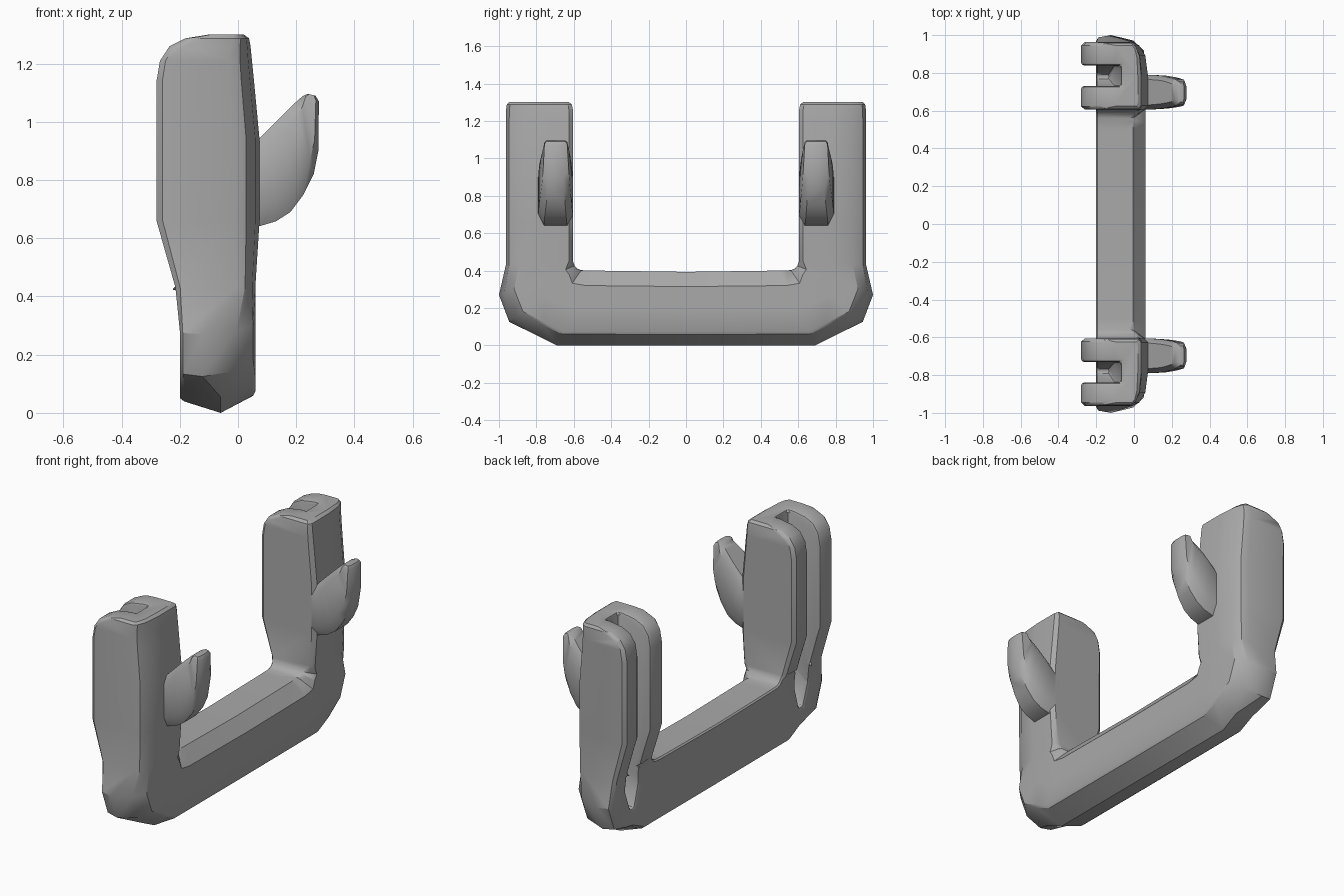
import bpy, bmesh, math

if "Cube" in bpy.data.objects:
    bpy.data.objects.remove(bpy.data.objects["Cube"])

grey = bpy.data.materials.new("grey plastic")
grey.diffuse_color = (0.4, 0.4, 0.4, 1)
grey.use_nodes = True
grey.node_tree.nodes["Principled BSDF"].inputs["Base Color"].default_value = grey.diffuse_color


def make_object(name, bm):
    bmesh.ops.recalc_face_normals(bm, faces=bm.faces)
    mesh = bpy.data.meshes.new(name)
    bm.to_mesh(mesh)
    bm.free()
    mesh.materials.append(grey)
    obj = bpy.data.objects.new(name, mesh)
    bpy.context.collection.objects.link(obj)
    return obj


def loft(name, rings, caps=(True, True)):
    bm = bmesh.new()
    loops = [[bm.verts.new(p) for p in ring] for ring in rings]
    for a, b in zip(loops, loops[1:]):
        for i in range(len(a)):
            j = (i + 1) % len(a)
            bm.faces.new((a[i], a[j], b[j], b[i]))
    for loop, cap in zip((loops[0], loops[-1]), caps):
        if cap:
            bm.faces.new(loop)
    return make_object(name, bm)


def mirror(obj):
    mod = obj.modifiers.new("mirror", "MIRROR")
    mod.use_axis = (False, True, False)
    mod.merge_threshold = 0.0005


def finish(obj, angle):
    bpy.ops.object.select_all(action="DESELECT")
    obj.select_set(True)
    bpy.context.view_layer.objects.active = obj
    bpy.ops.object.convert(target="MESH")
    bpy.ops.object.shade_smooth_by_angle(angle=math.radians(angle))


# Cross-sections: (inner to outer, left to right) fractions
POST = [(.05, 0), (0, .06), (0, .94), (.06, 1), (.5, 1), (.8, .96), (.95, .87), (1, .75), (1, .06), (.95, 0)]
CORNER = [(.02, 0), (0, .03), (0, .85), (.12, 1), (.5, 1), (.8, .97), (.93, .75), (1, .3), (.97, .04), (.92, 0)]
BAR = [(.02, 0), (0, .03), (0, .75), (.2, 1), (.5, 1), (.81, 1), (.85, .97), (1, .54), (.9, .06), (.87, 0)]


def section(shape, inner, outer, left, right):
    return [(left + (right - left) * u,
             inner[0] + (outer[0] - inner[0]) * t,
             inner[1] + (outer[1] - inner[1]) * t) for t, u in shape]


# Half of the U-shaped frame, from post top to the middle of the bar
frame = loft("frame", [
    section(POST, (.625, 1.3), (.945, 1.3), -.10, .02),
    section(POST, (.61, 1.287), (.958, 1.287), -.18, .038),
    section(POST, (.605, 1.26), (.962, 1.26), -.235, .043),
    section(POST, (.605, 1.21), (.963, 1.21), -.268, .048),
    section(POST, (.605, 1.14), (.963, 1.14), -.28, .055),
    section(POST, (.605, .94), (.963, .94), -.28, .074),
    section(POST, (.605, .66), (.963, .66), -.28, .074),
    section(POST, (.605, .45), (.963, .43), -.215, .06),
    section(CORNER, (.595, .425), (1.0, .27), -.20, .06),
    section(CORNER, (.58, .41), (.945, .125), -.20, .06),
    section(BAR, (.56, .402), (.80, .055), -.20, .06),
    section(BAR, (.50, .40), (.69, 0), -.20, .06),
    section(BAR, (0, .393), (0, 0), -.20, .06),
], (True, False))
mirror(frame)

# Vertical slot cut into the open side of each post
slot = loft("slot_cutter", [
    [(-.4, y0, z), (depth, y0, z), (depth, y1, z), (-.4, y1, z)]
    for z, y0, y1, depth in ((.2, .765, .795, -.13), (.32, .73, .84, -.10),
                             (.42, .73, .84, -.07), (1.5, .73, .84, -.07))])
mirror(slot)
slot.hide_render = True
slot.hide_viewport = False
slot.display_type = "WIRE"
cut = frame.modifiers.new("slots", "BOOLEAN")
cut.object = slot
cut.operation = "DIFFERENCE"
cut.solver = "EXACT"
bevel = frame.modifiers.new("soft_edges", "BEVEL")
bevel.width = 0.018
bevel.segments = 2
bevel.limit_method = "ANGLE"
bevel.angle_limit = math.radians(60)
finish(frame, 32)
bpy.data.objects.remove(slot)

# Curved hooks, narrowing toward the tip: (lower x, z, upper x, z, y range)
hooks = loft("hooks", [
    [(x0, a + .03, z0), (x0, b - .03, z0), (x0 * .8 + x1 * .2, b, z0 * .8 + z1 * .2),
     (x0 * .15 + x1 * .85, b, z0 * .15 + z1 * .85), (x1, b - .025, z1), (x1, a + .025, z1),
     (x0 * .15 + x1 * .85, a, z0 * .15 + z1 * .85), (x0 * .8 + x1 * .2, a, z0 * .8 + z1 * .2)]
    for x0, z0, x1, z1, a, b in (
        (.03, .635, .03, .90, .605, .79), (.075, .642, .075, .945, .605, .79),
        (.13, .658, .11, .98, .608, .788), (.18, .69, .14, 1.01, .611, .785),
        (.225, .75, .17, 1.04, .616, .778), (.26, .82, .195, 1.064, .622, .77),
        (.276, .90, .212, 1.08, .627, .764), (.278, 1.07, .225, 1.09, .635, .757),
        (.266, 1.09, .24, 1.096, .645, .747))])
mirror(hooks)
finish(hooks, 40)
